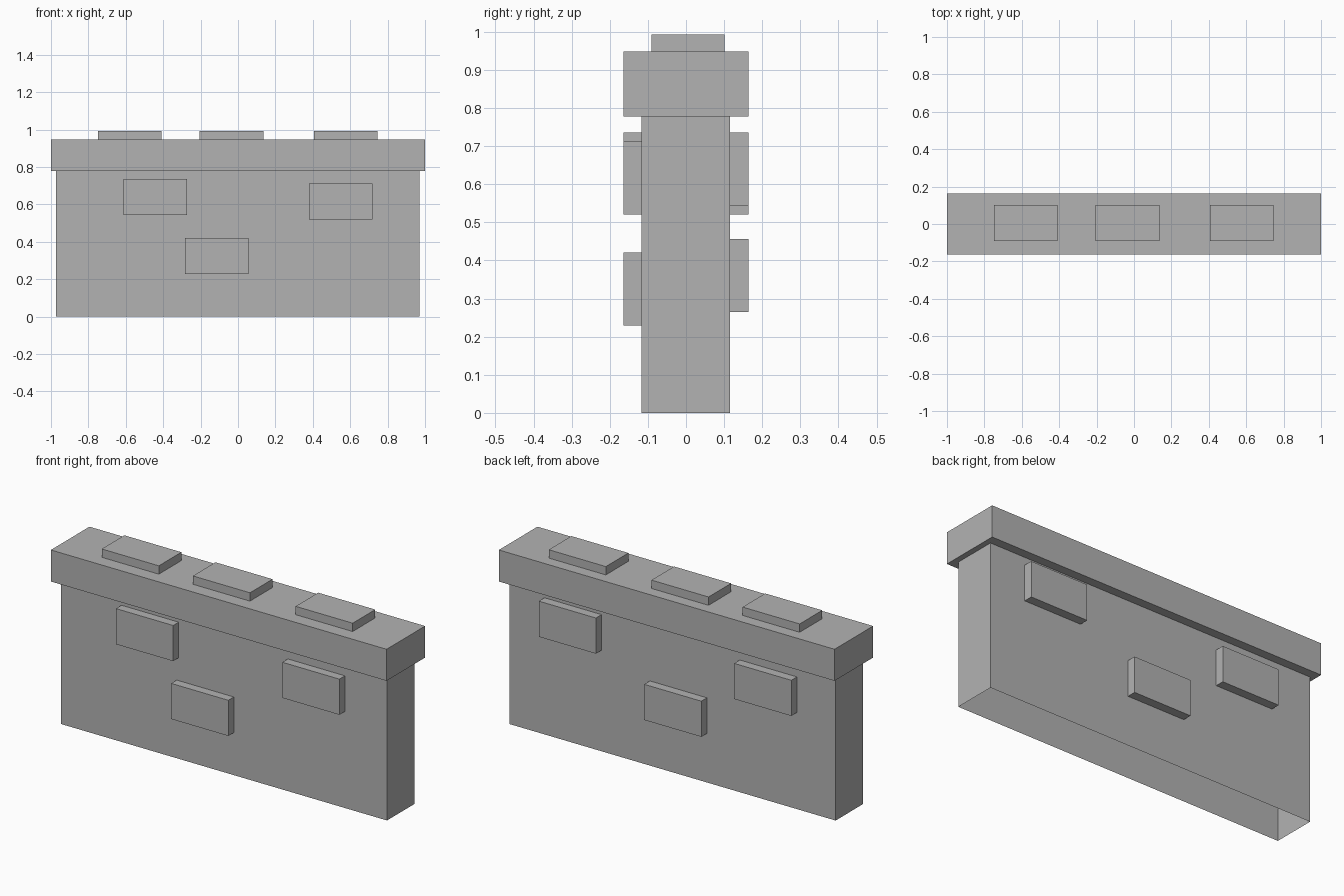
import bpy
import bmesh
from mathutils import Vector

default_cube = bpy.data.objects.get("Cube")
if default_cube:
    bpy.data.objects.remove(default_cube, do_unlink=True)

# One plain stone colour
stone = bpy.data.materials.new("stone_grey")
stone.use_nodes = True
stone.diffuse_color = (0.45, 0.45, 0.45, 1)
stone.node_tree.nodes["Principled BSDF"].inputs["Base Color"].default_value = stone.diffuse_color


def box(name, low, high, open_side=None):
    """Flat-faced box between two corners, optionally open towards one direction."""
    low, high = Vector(low), Vector(high)
    bm = bmesh.new()
    bmesh.ops.create_cube(bm, size=1)
    if open_side:
        hidden = [f for f in bm.faces if f.normal.dot(Vector(open_side)) > 0.9]
        bmesh.ops.delete(bm, geom=hidden, context="FACES")
    bmesh.ops.scale(bm, vec=high - low, verts=bm.verts)
    bmesh.ops.translate(bm, vec=(low + high) / 2, verts=bm.verts)
    mesh = bpy.data.meshes.new(name)
    bm.to_mesh(mesh)
    bm.free()
    mesh.materials.append(stone)
    obj = bpy.data.objects.new(name, mesh)
    bpy.context.collection.objects.link(obj)
    return obj


BRICK_W, BRICK_H = 0.34, 0.192
FRONT, BACK, CAP_TOP = -0.117, 0.116, 0.948
OUTER = 0.164

# Hollow wall, open underneath, with its overhanging coping
box("wall_body", (-0.973, FRONT, 0), (0.97, BACK, 0.778), (0, 0, -1))
box("wall_coping", (-1, -OUTER, 0.778), (1, OUTER, CAP_TOP))

# Raised bricks on the front: left edge and bottom of each
for i, (x, z) in enumerate([(-0.612, 0.544), (0.379, 0.52), (-0.283, 0.229)], 1):
    box(f"front_brick_{i}", (x, -OUTER, z), (x + BRICK_W, FRONT, z + BRICK_H), (0, 1, 0))

# Raised bricks on the back
for i, (x, z) in enumerate([(0.422, 0.544), (-0.742, 0.52), (-0.206, 0.264)], 1):
    box(f"back_brick_{i}", (x, BACK, z), (x + BRICK_W, OUTER, z + BRICK_H), (0, -1, 0))

# Bricks lying on top of the coping
for i, x in enumerate([-0.748, -0.205, 0.407], 1):
    box(f"top_brick_{i}", (x, -0.091, CAP_TOP), (x + BRICK_W, -0.091 + BRICK_H, 0.993), (0, 0, -1))
